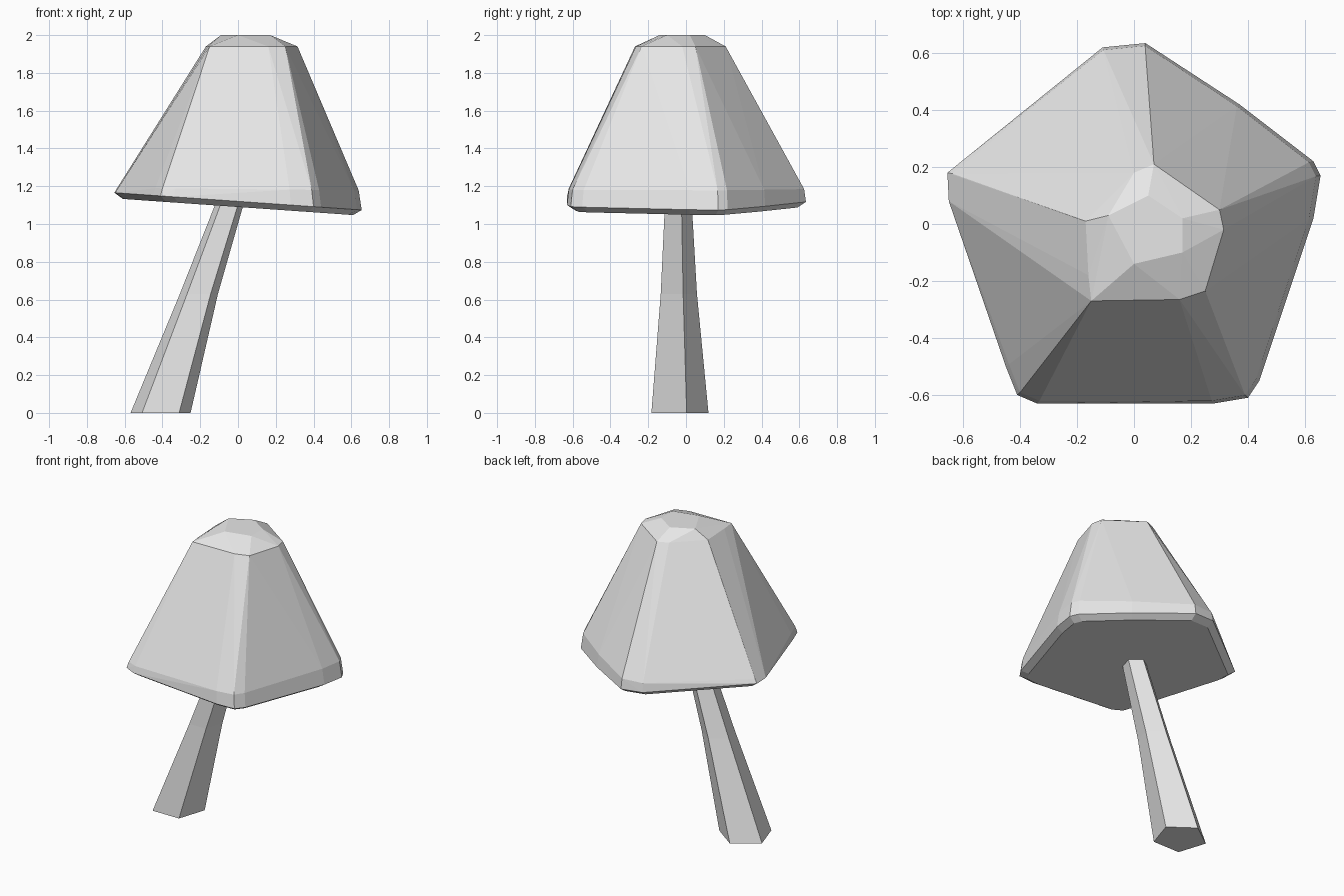
import bpy
import bmesh
from math import cos, sin, radians

cube = bpy.data.objects.get("Cube")
if cube:
    bpy.data.objects.remove(cube, do_unlink=True)

# One plain grey material for the whole mushroom
grey = bpy.data.materials.new("light_grey")
grey.use_nodes = True
colour = (0.8, 0.8, 0.8, 1)
grey.diffuse_color = colour
grey.node_tree.nodes["Principled BSDF"].inputs["Base Color"].default_value = colour


def add_object(name, bm):
    """Turn a bmesh into a flat shaded object."""
    bmesh.ops.recalc_face_normals(bm, faces=bm.faces[:])
    mesh = bpy.data.meshes.new(name)
    bm.to_mesh(mesh)
    bm.free()
    mesh.materials.append(grey)
    obj = bpy.data.objects.new(name, mesh)
    bpy.context.collection.objects.link(obj)
    return obj


def underside_height(x):
    """The cap leans a little towards its left."""
    return 1.09 - 0.07 * x


# Cap: a five-cornered outline with clipped corners, wrapped in a faceted hull
rim = [(-.34, -.63), (.28, -.63), (.4, -.61), (.44, -.55),
       (.63, .02), (.655, .17), (.63, .22), (.37, .42),
       (.04, .635), (-.11, .62), (-.655, .18), (-.65, .08),
       (-.45, -.5), (-.41, -.6)]
shoulder = [(-.15, -.27), (.16, -.265), (.25, -.235), (.315, -.02),
            (.3, .05), (.07, .21), (0, .18), (-.17, .01), (-.16, -.18)]
crown = [(0, -.14), (.17, -.1), (.17, .02), (.05, .1), (-.09, .03)]

points = []
for x, y in rim:
    points.append((x * 0.93, y * 0.93, underside_height(x * 0.93)))
    points.append((x, y, underside_height(x) + 0.03))
    points.append((x * 0.975, y * 0.985, 1.185 - 0.01 * x))
points += [(x, y, 1.94) for x, y in shoulder]
points += [(x, y, 2.0) for x, y in crown]

bm = bmesh.new()
for point in points:
    bm.verts.new(point)
bmesh.ops.convex_hull(bm, input=bm.verts[:])
loose = [v for v in bm.verts if not v.link_faces]
bmesh.ops.delete(bm, geom=loose, context='VERTS')
bmesh.ops.dissolve_limit(bm, angle_limit=radians(1), verts=bm.verts[:],
                         edges=bm.edges[:])
add_object("mushroom_cap", bm)

# Stem: a slanted, tapering five-sided column that ends inside the cap
sections = [(-.41, 0, .167), (-.207, .63, .106), (-.03, 1.15, .076)]
bm = bmesh.new()
rings = []
for cx, z, radius in sections:
    angles = [radians(90 + 72 * i) for i in range(5)]
    rings.append([bm.verts.new((cx + radius * cos(a), radius * sin(a) - 0.048, z))
                  for a in angles])
for low, high in zip(rings, rings[1:]):
    for i in range(5):
        j = (i + 1) % 5
        bm.faces.new((low[i], low[j], high[j], high[i]))
bm.faces.new(rings[0])
bm.faces.new(rings[-1])
add_object("mushroom_stem", bm)
